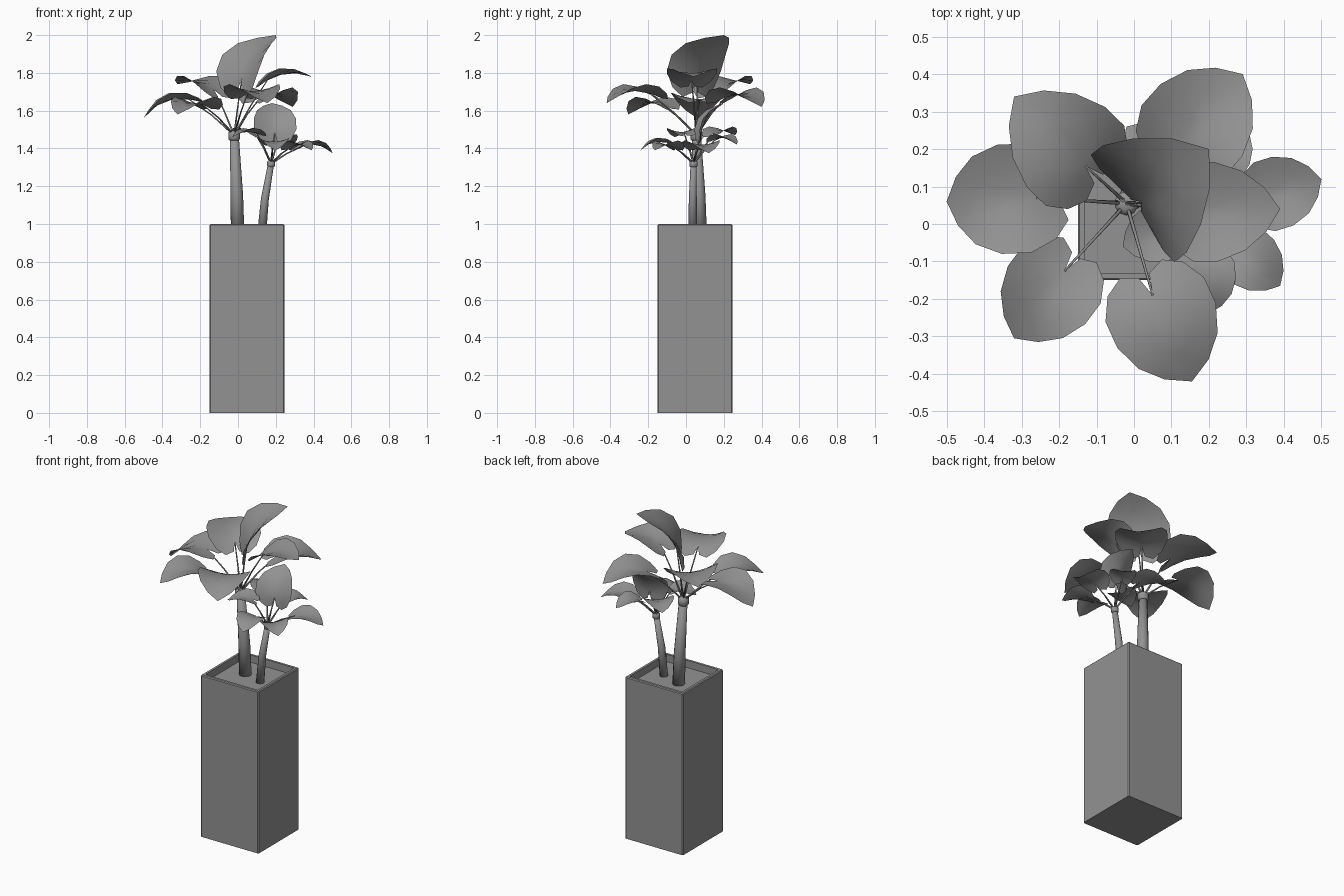
import bpy
import bmesh
from mathutils import Vector

cube = bpy.data.objects.get("Cube")
if cube:
    bpy.data.objects.remove(cube, do_unlink=True)

UP = Vector((0, 0, 1))


def make_material(name, value):
    mat = bpy.data.materials.new(name)
    mat.use_nodes = True
    colour = (value, value, value, 1)
    mat.diffuse_color = colour
    mat.node_tree.nodes["Principled BSDF"].inputs["Base Color"].default_value = colour
    return mat


GREY = make_material("plain grey", 0.29)


def finish(name, bm, smooth=True):
    mesh = bpy.data.meshes.new(name)
    for face in bm.faces:
        face.smooth = smooth
    bm.to_mesh(mesh)
    bm.free()
    mesh.materials.append(GREY)
    obj = bpy.data.objects.new(name, mesh)
    bpy.context.collection.objects.link(obj)
    return obj


def tube(name, path, radii, sides):
    """Sweep a round section along a path, closing both ends."""
    bm = bmesh.new()
    path = [Vector(p) for p in path]
    rings = []
    for i, point in enumerate(path):
        along = path[min(i + 1, len(path) - 1)] - path[max(i - 1, 0)]
        turn = UP.rotation_difference(along)
        ring = bmesh.ops.create_circle(bm, segments=sides, radius=radii[i])["verts"]
        for v in ring:
            v.co = point + turn @ v.co
        rings.append(ring)
    for low, high in zip(rings, rings[1:]):
        for k in range(sides):
            n = (k + 1) % sides
            bm.faces.new((low[k], low[n], high[n], high[k]))
    bm.faces.new(rings[0][::-1])
    bm.faces.new(rings[-1])
    return finish(name, bm)


# Half of the heart outline: (along, across), from tip round to the notch
HEART = [(1, 0), (.84, .25), (.6, .45), (.3, .56), (.02, .56),
         (-.18, .43), (-.27, .24), (-.2, .06)]
CUP = .45


def leaf(name, notch, tip, arch):
    """Heart-shaped blade fanned out from its notch, arched along and cupped across."""
    notch, tip = Vector(notch), Vector(tip)
    axis = tip - notch
    side = UP.cross(axis).normalized() * axis.length
    normal = axis.cross(side).normalized() * axis.length
    outline = [(s, -w) for s, w in HEART[:0:-1]] + HEART

    bm = bmesh.new()
    centre = bm.verts.new(notch)
    rings = []
    for scale in (1 / 3, 2 / 3, 1):
        ring = []
        for s, w in outline:
            s, w = s * scale, w * scale
            lift = arch * 4 * s * (1 - s) + CUP * w * w
            ring.append(bm.verts.new(notch + axis * s + side * w + normal * lift))
        rings.append(ring)
    for k in range(len(outline) - 1):
        bm.faces.new((centre, rings[0][k], rings[0][k + 1]))
        for a, b in zip(rings, rings[1:]):
            bm.faces.new((a[k], b[k], b[k + 1], a[k + 1]))
    return finish(name, bm)


def plant(name, trunk, radii, leaves):
    """Tapered trunk with a collar, and one stalk and blade per leaf."""
    tube(name + "_trunk", trunk, radii, 12)
    crown = Vector(trunk[-1])
    r = radii[-1]
    tube(name + "_collar",
         [crown + UP * r * h for h in (-1.2, -.8, .6, 1)],
         [r, r * 1.35, r * 1.35, r * .8], 10)
    for label, notch, tip, arch in leaves:
        end = Vector(notch)
        bend = (crown + end) / 2 + UP * r * .5
        tube(f"{name}_{label}_stalk", [crown, bend, end], [.006, .004, .003], 6)
        leaf(f"{name}_{label}_leaf", notch, tip, arch)


# Square planter: bevelled block with a sunken top
LOW, HIGH, WALL, DEPTH = -.15, .245, .02, .045
bm = bmesh.new()
bmesh.ops.create_cube(bm, size=1)
width, mid = HIGH - LOW, (HIGH + LOW) / 2
for v in bm.verts:
    v.co = (v.co.x * width + mid, v.co.y * width + mid, v.co.z + .5)
bmesh.ops.bevel(bm, geom=[e for e in bm.edges if max(v.co.z for v in e.verts) > .5],
                offset=.005, segments=1, affect='EDGES')
top = max(bm.faces, key=lambda f: f.calc_center_median().z)
bmesh.ops.inset_region(bm, faces=[top], thickness=WALL)
wall = bmesh.ops.extrude_discrete_faces(bm, faces=[top])["faces"][0]
for v in wall.verts:
    v.co.z -= DEPTH
finish("planter", bm, smooth=False)

# Soil sheet just above the planter floor
bm = bmesh.new()
bmesh.ops.create_grid(bm, x_segments=1, y_segments=1, size=width / 2 - WALL - .005)
bmesh.ops.translate(bm, verts=bm.verts, vec=(mid, mid, 1 - DEPTH + .003))
finish("soil", bm, smooth=False)

# Tall plant
plant("tall_plant",
      [(-.002, .075, .94), (-.006, .07, 1.15), (-.02, .055, 1.47)],
      [.036, .033, .024],
      [("left_side", (-.26, .07, 1.66), (-.5, .06, 1.56), .15),
       ("back_left", (-.13, .155, 1.71), (-.32, .34, 1.74), .12),
       ("back_right", (.12, .21, 1.67), (.29, .4, 1.62), .15),
       ("right_side", (.155, .03, 1.76), (.39, .04, 1.78), .12),
       ("front_left", (-.185, -.125, 1.63), (-.32, -.305, 1.58), .14),
       ("front", (.05, -.19, 1.69), (.155, -.42, 1.64), .14),
       ("upright", (.02, .06, 1.77), (.2, .2, 2), .13)])

# Short plant
plant("short_plant",
      [(.125, .035, .94), (.142, .036, 1.13), (.175, .04, 1.32)],
      [.024, .021, .016],
      [("right_side", (.34, .07, 1.41), (.5, .12, 1.375), .15),
       ("front_right", (.285, -.07, 1.41), (.39, -.165, 1.39), .15),
       ("front", (.185, -.1, 1.43), (.2, -.24, 1.39), .15),
       ("front_left", (.1, -.01, 1.48), (-.03, -.06, 1.46), .12),
       ("back_left", (.09, .15, 1.48), (-.02, .26, 1.47), .13),
       ("back_right", (.22, .16, 1.45), (.29, .27, 1.42), .15),
       ("upright", (.195, .08, 1.48), (.18, .2, 1.64), .13)])
